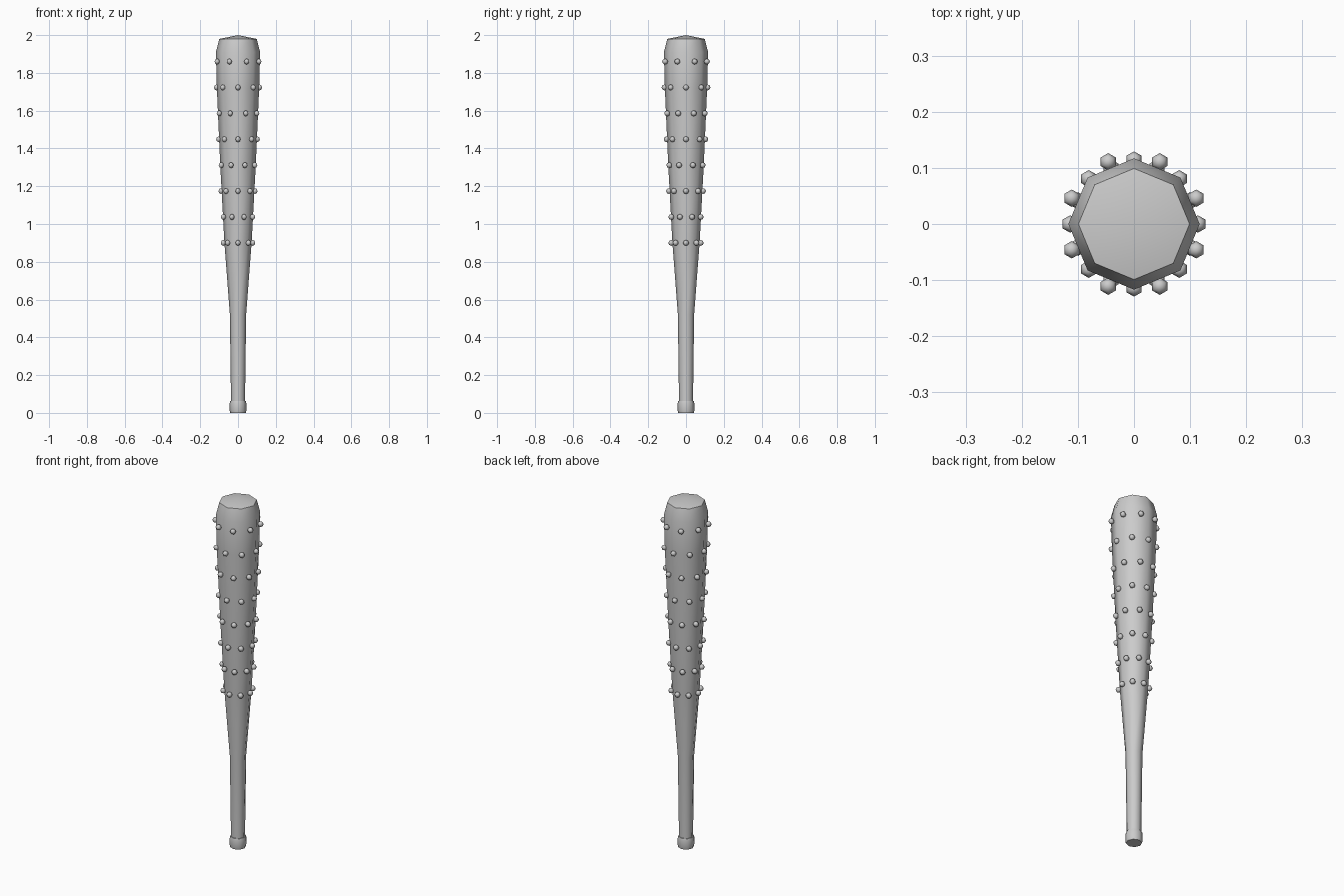
import bpy, bmesh
from math import cos, sin, pi, radians
from mathutils import Matrix

if "Cube" in bpy.data.objects:
    bpy.data.objects.remove(bpy.data.objects["Cube"])

SIDES = 8


def lathe(name, profile, angle):
    """Spin (radius, z) points round the z axis; radius 0 closes to a point."""
    bm = bmesh.new()
    rings = []
    for r, z in profile:
        n = SIDES if r > 0 else 1
        rings.append([bm.verts.new((r * cos(2 * pi * i / SIDES), r * sin(2 * pi * i / SIDES), z))
                      for i in range(n)])
    for a, b in zip(rings, rings[1:]):
        for i in range(SIDES):
            j = (i + 1) % SIDES
            if len(a) == 1:
                bm.faces.new((a[0], b[j], b[i]))
            elif len(b) == 1:
                bm.faces.new((a[i], a[j], b[0]))
            else:
                bm.faces.new((a[i], a[j], b[j], b[i]))
    bmesh.ops.recalc_face_normals(bm, faces=bm.faces[:])
    return finish(bm, name, angle)


def finish(bm, name, angle):
    me = bpy.data.meshes.new(name)
    bm.to_mesh(me)
    bm.free()
    ob = bpy.data.objects.new(name, me)
    bpy.context.collection.objects.link(ob)
    bpy.ops.object.select_all(action='DESELECT')
    ob.select_set(True)
    bpy.context.view_layer.objects.active = ob
    bpy.ops.object.shade_smooth_by_angle(angle=radians(angle))
    return ob


# Tapered shaft with domed tip
body = [(0.037, 0.05), (0.043, 0.52), (0.072, 0.9), (0.094, 1.31),
        (0.112, 1.72), (0.117, 1.91), (0.099, 1.98), (0, 2.0)]
lathe("club_shaft", body, 60)

# Knob at the end of the grip
lathe("grip_knob", [(0, 0), (0.041, 0), (0.044, 0.012), (0.044, 0.05), (0.041, 0.062), (0, 0.062)], 50)

# Staggered rings of small round studs
bm = bmesh.new()
ROWS = 8
for row in range(ROWS):
    t = row / (ROWS - 1)
    z = 0.9 + 0.96 * t
    r = 0.078 + 0.042 * t
    for k in range(8):
        a = (k + 0.5 * (row % 2)) * pi / 4
        bmesh.ops.create_uvsphere(bm, u_segments=6, v_segments=4, radius=0.0155,
                                  matrix=Matrix.Translation((r * cos(a), r * sin(a), z)))
finish(bm, "studs", 60)
